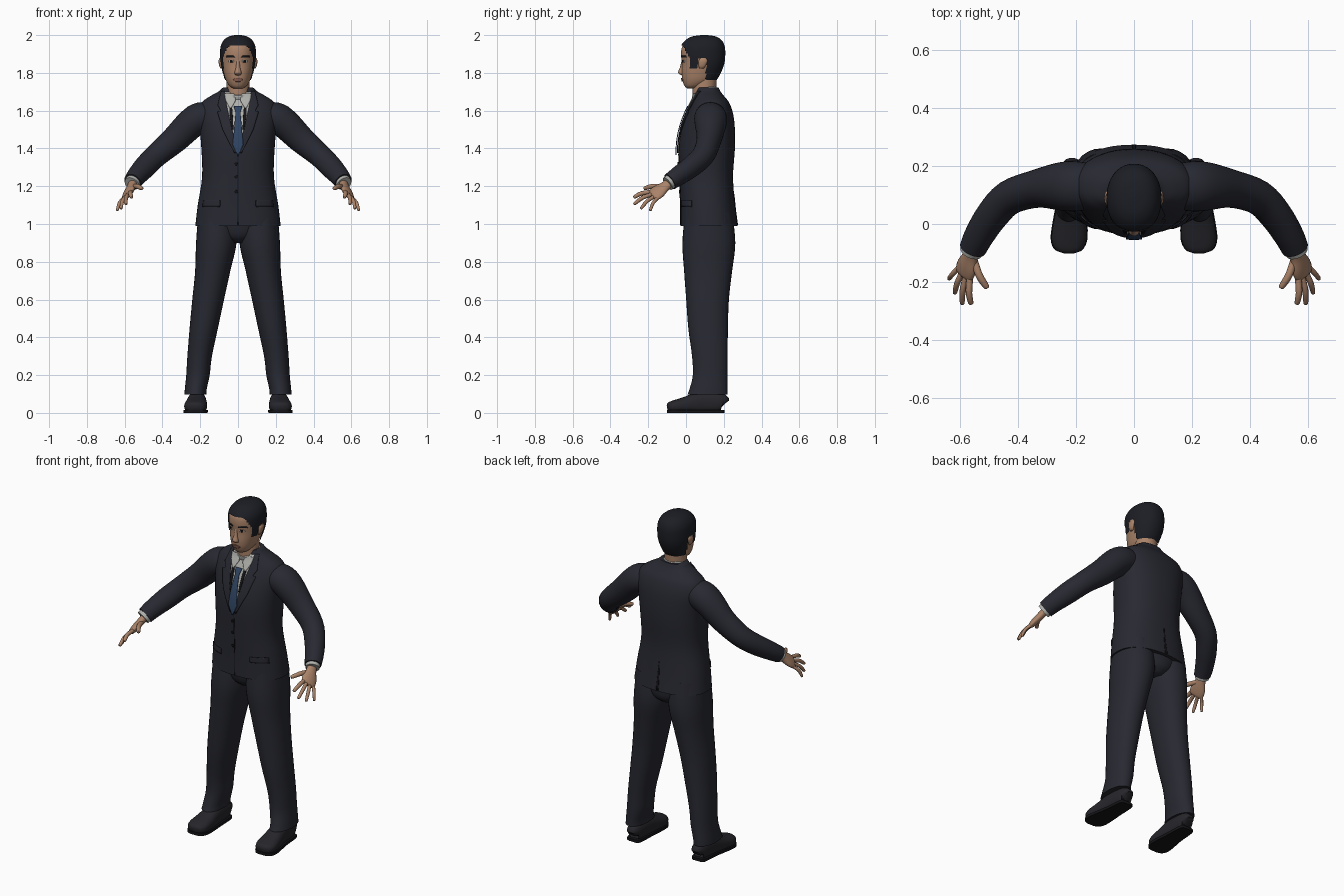
import bpy, bmesh, math
from mathutils import Vector
from mathutils.bvhtree import BVHTree

cube = bpy.data.objects.get("Cube")
if cube:
    bpy.data.objects.remove(cube)


def material(name, *rgb):
    m = bpy.data.materials.new(name)
    m.use_nodes = True
    m.diffuse_color = (*rgb, 1)
    bsdf = m.node_tree.nodes["Principled BSDF"]
    bsdf.inputs["Base Color"].default_value = (*rgb, 1)
    bsdf.inputs["Roughness"].default_value = 0.8
    return m


SUIT = material("dark suit cloth", .021, .022, .031)
TRIM = material("black trim", .007, .007, .009)
SHOE = material("shoe leather", .019, .019, .024)
SKIN = material("skin", .40, .225, .14)
LIP = material("lips", .27, .12, .085)
HAIR = material("hair", .012, .013, .018)
SHIRT = material("shirt", .43, .43, .41)
TIE = material("blue tie", .03, .06, .125)


def finish(name, bm, mat, mirror=False, thick=0, angle=50):
    me = bpy.data.meshes.new(name)
    bm.to_mesh(me)
    bm.free()
    me.materials.append(mat)
    me.shade_smooth()
    me.set_sharp_from_angle(angle=math.radians(angle))
    ob = bpy.data.objects.new(name, me)
    bpy.context.collection.objects.link(ob)
    if thick:
        ob.modifiers.new("thickness", 'SOLIDIFY').thickness = thick
    if mirror:
        ob.modifiers.new("other side", 'MIRROR')
    return ob


def smooth_rows(rows, steps):
    """Catmull-Rom interpolation of a list of section rows."""
    r = [Vector(v) for v in rows]
    r = [r[0] * 2 - r[1]] + r + [r[-1] * 2 - r[-2]]
    out = []
    for a, b, c, d in zip(r, r[1:], r[2:], r[3:]):
        for i in range(steps):
            t = i / steps
            out.append((b * 2 + (c - a) * t + (a * 2 - b * 5 + c * 4 - d) * t ** 2
                        + (b * 3 - a - c * 3 + d) * t ** 3) * 0.5)
    return out + [r[-2]]


def loft(name, rows, mat, hint=None, power=2.0, segs=32, steps=4, lo=-9, hi=9,
         keep=None, mirror=False, caps=True):
    """Skin oval sections (x, y, z, rx, ry); level ones unless a width hint is given."""
    rows = smooth_rows(rows, steps)
    bm = bmesh.new()
    rings = []
    for i, row in enumerate(rows):
        u, v = Vector((1, 0, 0)), Vector((0, 1, 0))
        if hint:
            t = (rows[min(i + 1, len(rows) - 1)] - rows[max(i - 1, 0)])
            t = Vector(t[:3]).normalized()
            u = Vector(hint)
            u = (u - t * u.dot(t)).normalized()
            v = t.cross(u)
        ring = []
        for k in range(segs):
            a = math.tau * k / segs
            c, s = math.cos(a), math.sin(a)
            p = Vector(row[:3]) + u * math.copysign(abs(c) ** (2 / power), c) * max(row[3], .001) \
                + v * math.copysign(abs(s) ** (2 / power), s) * max(row[4], .001)
            p.z = min(max(p.z, lo), hi)
            ring.append(bm.verts.new(p))
        rings.append(ring)
    for a, b in zip(rings, rings[1:]):
        for k in range(segs):
            n = (k + 1) % segs
            bm.faces.new((a[k], a[n], b[n], b[k]))
    if caps:
        bm.faces.new(rings[0][::-1])
        bm.faces.new(rings[-1])
    bmesh.ops.recalc_face_normals(bm, faces=bm.faces)
    if keep:
        drop = [f for f in bm.faces if not keep(f.calc_center_median())]
        bmesh.ops.delete(bm, geom=drop, context='FACES')
    return finish(name, bm, mat, mirror)


def level(rows):
    return [(0, y, z, rx, ry) for z, y, rx, ry in rows]


# Jacket body
jacket = loft("jacket_body", level([
    (.99, .122, .226, .152), (1.1, .115, .213, .145), (1.25, .107, .19, .142),
    (1.4, .11, .194, .149), (1.5, .117, .203, .142), (1.58, .126, .212, .124),
    (1.64, .13, .195, .1), (1.675, .125, .15, .078), (1.7, .118, .105, .066),
    (1.722, .115, .08, .058)]), SUIT, power=2.3, segs=48)
chest = BVHTree.FromPolygons([v.co for v in jacket.data.vertices],
                             [p.vertices for p in jacket.data.polygons])


def patch(name, rows, mat, lift=.003, back=False, mirror=False, cols=6, tree=chest):
    """Thin cloth strip laid on a surface; rows are (z, x0, x1) from top to bottom."""
    side = 1 if back else -1
    rows = [a.lerp(b, i / 6) for a, b in zip(map(Vector, rows), map(Vector, rows[1:]))
            for i in range(7 if b == Vector(rows[-1]) else 6)]
    bm = bmesh.new()
    grid = []
    for z, x0, x1 in rows:
        line = []
        for j in range(cols + 1):
            x = x0 + (x1 - x0) * j / cols
            hit = tree.ray_cast(Vector((x, side, z)), Vector((0, -side, 0)))[0]
            line.append(bm.verts.new((x, (hit.y if hit else .05) + side * lift, z)))
        grid.append(line)
    for a, b in zip(grid, grid[1:]):
        for j in range(cols):
            q = (a[j], b[j], b[j + 1], a[j + 1])
            bm.faces.new(q[::-1] if back else q)
    return finish(name, bm, mat, mirror, thick=.004)


# Shirt front, lapels, tie and jacket details
patch("shirt_front", [(1.7, -.078, .078), (1.6, -.056, .056), (1.5, -.032, .032),
                      (1.375, -.002, .002)], SHIRT, cols=12)
patch("lapels", [(1.705, .07, .09), (1.63, .06, .108), (1.6, .054, .092),
                 (1.595, .053, .11), (1.5, .03, .082), (1.375, .001, .02)],
      SUIT, lift=.009, mirror=True)
patch("lapel_edges", [(1.67, .036, .048), (1.58, .028, .045), (1.5, .024, .034)],
      TRIM, lift=.01, mirror=True)
patch("tie", [(1.625, -.022, .022), (1.59, -.013, .013), (1.42, -.028, .028),
              (1.365, -.002, .002)], TIE, lift=.016)
patch("front_opening", [(1.37, -.002, .002), (.995, -.002, .002)], TRIM, lift=.002)
patch("back_vent", [(1.16, -.003, .003), (.995, -.008, .008)], TRIM, lift=.002, back=True)
patch("pocket_flaps", [(1.125, .095, .185), (1.095, .095, .188)], SUIT, lift=.007, mirror=True)
patch("pocket_seams", [(1.097, .097, .187), (1.091, .097, .188)], TRIM, lift=.004, mirror=True)
for n, z in enumerate((1.25, 1.17, 1.32)):
    patch(f"jacket_button_{n}", [(z + .009, -.012, -.006), (z, -.018, 0),
                                 (z - .009, -.012, -.006)], TRIM, lift=.006)

# Sleeves and shirt cuffs
loft("sleeves", [(.12, .128, 1.565, .075, .07), (.195, .13, 1.563, .086, .082),
                 (.25, .13, 1.53, .084, .08), (.335, .122, 1.447, .066, .072),
                 (.43, .092, 1.365, .06, .062), (.49, .03, 1.305, .055, .06),
                 (.535, -.04, 1.255, .05, .053), (.557, -.085, 1.224, .045, .048)],
     SUIT, hint=(0, 1, 0), mirror=True)
loft("shirt_cuffs", [(.55, -.07, 1.233, .04, .042), (.563, -.097, 1.213, .038, .04)],
     SHIRT, hint=(0, 1, 0), mirror=True)

# Hands
spread = Vector((.6, .62, -.5)).normalized()
knuckles = Vector((.587, -.17, 1.153))
loft("palms", [(.552, -.075, 1.23, .026, .022), (.564, -.11, 1.2, .03, .021),
               (.577, -.145, 1.173, .043, .02), (*knuckles, .042, .016),
               (.59, -.18, 1.146, .034, .008)], SKIN, hint=spread, segs=20, mirror=True)


def finger(name, base, tip, r):
    mid = base.lerp(tip, .5) + Vector((.005, -.004, .007))
    end = tip.lerp(mid, .12)
    loft(name, [(*base, r, r), (*mid, r, r), (*end, r * .8, r * .8), (*tip, r * .25, r * .25)],
         SKIN, hint=spread, segs=10, mirror=True)


tips = {"index_fingers": (.563, -.277, 1.14), "middle_fingers": (.594, -.277, 1.104),
        "ring_fingers": (.62, -.24, 1.08), "little_fingers": (.64, -.19, 1.07)}
for n, (name, tip) in enumerate(tips.items()):
    finger(name, knuckles + spread * (.021 * n - .032), Vector(tip), .0115 - .0008 * n)
finger("thumbs", Vector((.553, -.125, 1.197)), Vector((.507, -.222, 1.188)), .013)

# Trousers
loft("trouser_legs", [
    (.11, .12, 1.06, .1, .125), (.115, .121, .9, .107, .14), (.134, .117, .75, .093, .127),
    (.158, .114, .6, .084, .113), (.181, .117, .45, .075, .105), (.203, .126, .3, .065, .094),
    (.212, .128, .2, .062, .092), (.223, .12, .13, .058, .1), (.226, .114, .098, .058, .106)],
    SUIT, power=2.1, mirror=True)
loft("trouser_seat", level([(.9, .13, .06, .08), (.94, .128, .13, .12), (1.03, .122, .2, .135)]),
     SUIT)

# Shoes
shoe = [(.215, .203, .045, .022, .025), (.215, .185, .055, .04, .05),
        (.217, .08, .055, .048, .058), (.221, 0, .042, .058, .044),
        (.225, -.055, .034, .06, .035), (.225, -.088, .03, .046, .027),
        (.225, -.1, .028, .02, .014)]
loft("shoes", shoe, SHOE, hint=(1, 0, 0), power=2.4, lo=.012, mirror=True)
loft("shoe_soles", [(x, y, .012, rx + .003, .03) for x, y, z, rx, ry in shoe], TRIM,
     hint=(1, 0, 0), power=4, lo=0, hi=.016, mirror=True)

# Neck and collar
loft("neck", level([(1.62, .1, .07, .06), (1.7, .097, .062, .062), (1.78, .1, .06, .064)]), SKIN)
loft("shirt_collar", [(0, .112, 1.665, .083, .073), (0, .095, 1.7, .073, .07),
                      (0, .09, 1.71, .068, .066)], SHIRT, hint=(1, 0, 0))
patch("collar_points", [(1.69, .018, .072), (1.655, .012, .066), (1.615, .035, .045)],
      SHIRT, lift=.012, mirror=True)

# Head
skull = [(1.717, .035, .022, .028), (1.73, .043, .044, .05), (1.76, .065, .064, .084),
         (1.8, .077, .076, .1), (1.85, .088, .086, .109), (1.9, .088, .089, .114),
         (1.94, .089, .085, .109), (1.97, .093, .068, .088), (1.987, .095, .042, .056),
         (1.994, .097, .01, .012)]
head = loft("head", level(skull), SKIN, power=2.15, segs=48)
face = BVHTree.FromPolygons([v.co for v in head.data.vertices],
                            [p.vertices for p in head.data.polygons])


def hairy(p):
    if p.y < .022:
        return p.z > 1.943 - max(p.y + .015, 0) * 2
    if p.y < .06:
        return p.z > 1.825
    return p.z > (1.875 if p.y < .105 else 1.765)


cap = [(1.85 + (z - 1.85) * 1.042, y, rx + .006, ry + .006) for z, y, rx, ry in skull]
loft("hair", level(cap), HAIR, power=2.15, segs=64, steps=6, keep=hairy)

# Face details
loft("nose", level([(1.875, -.014, .008, .007), (1.83, -.021, .011, .011),
                    (1.803, -.024, .018, .018), (1.792, -.019, .017, .014),
                    (1.785, -.014, .008, .005)]), SKIN, segs=16)
patch("eyes", [(1.868, .026, .046), (1.861, .02, .052), (1.856, .027, .045)], SHIRT,
      lift=.002, mirror=True, tree=face)
patch("pupils", [(1.869, .029, .043), (1.856, .031, .041)], TRIM,
      lift=.004, mirror=True, tree=face)
patch("eyebrows", [(1.891, .026, .06), (1.882, .016, .064)], HAIR,
      lift=.004, mirror=True, tree=face)
patch("lips", [(1.772, -.01, .01), (1.764, -.028, .028), (1.753, -.012, .012)], LIP,
      lift=.005, tree=face)
loft("ears", [(.084, .082, 1.822, .006, .01), (.09, .085, 1.835, .009, .018),
              (.093, .09, 1.862, .01, .024), (.092, .092, 1.88, .006, .014)],
     SKIN, segs=16, mirror=True)
